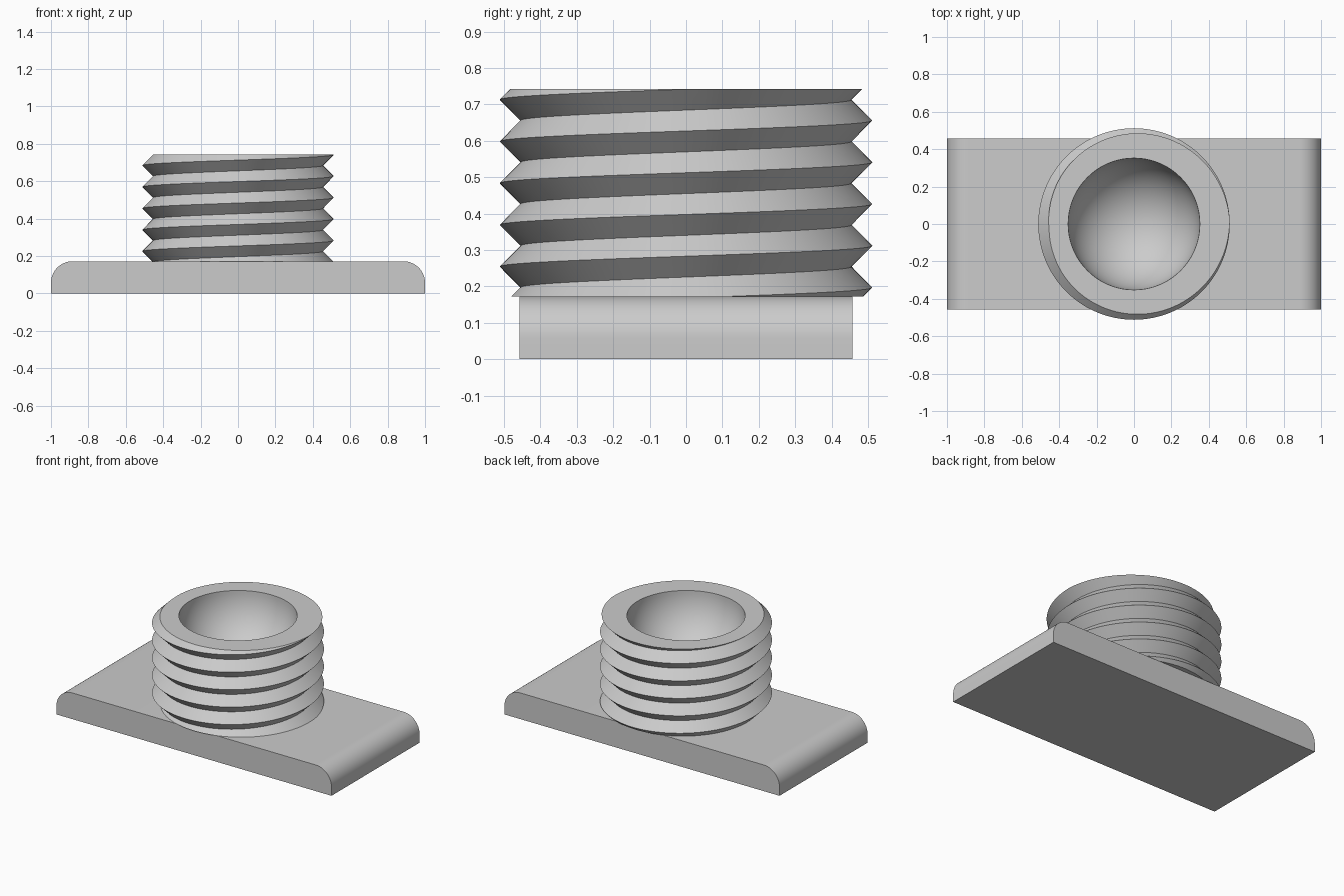
import bpy, bmesh, math
from mathutils import Vector

cube = bpy.data.objects.get("Cube")
if cube:
    bpy.data.objects.remove(cube, do_unlink=True)

grey = bpy.data.materials.new("plain grey")
grey.use_nodes = True
grey.diffuse_color = (0.6, 0.6, 0.6, 1)
grey.node_tree.nodes["Principled BSDF"].inputs["Base Color"].default_value = (0.6, 0.6, 0.6, 1)


def finish(name, bm):
    bmesh.ops.recalc_face_normals(bm, faces=bm.faces)
    mesh = bpy.data.meshes.new(name)
    bm.to_mesh(mesh)
    bm.free()
    obj = bpy.data.objects.new(name, mesh)
    bpy.context.collection.objects.link(obj)
    mesh.materials.append(grey)
    bpy.ops.object.select_all(action='DESELECT')
    obj.select_set(True)
    bpy.context.view_layer.objects.active = obj
    bpy.ops.object.shade_smooth_by_angle(angle=math.radians(30))
    return obj


PLATE_TOP, POST_TOP = 0.172, 0.743
HALF_WIDTH, ROUND = 0.457, 0.115

# Base plate: end profile with rounded upper corners, extruded front to back
bm = bmesh.new()
arc = [math.radians(90 * k / 16) for k in range(17)]
right = [(1 - ROUND + ROUND * math.cos(a), PLATE_TOP - ROUND + ROUND * math.sin(a)) for a in arc]
outline = [(-1, 0), (1, 0)] + right + [(-x, z) for x, z in reversed(right)]
front = bm.faces.new([bm.verts.new((x, -HALF_WIDTH, z)) for x, z in outline])
ext = bmesh.ops.extrude_face_region(bm, geom=[front], use_keep_orig=True)
moved = [g for g in ext["geom"] if isinstance(g, bmesh.types.BMVert)]
bmesh.ops.translate(bm, verts=moved, vec=(0, 2 * HALF_WIDTH, 0))
finish("base_plate", bm)

# Threaded post: helical strip with a V profile, trimmed flat at both ends
SEG, TURNS, PITCH = 96, 8, 0.1147
CREST, ROOT, BOWL = 0.512, 0.455, 0.352
bm = bmesh.new()


def helix(radius, start):
    points = []
    for i in range(SEG * TURNS + 1):
        a = math.pi / 2 + math.tau * i / SEG
        points.append(bm.verts.new((radius * math.cos(a), radius * math.sin(a), start + PITCH * i / SEG)))
    return points


start = 0.197 - 2 * PITCH
crest = helix(CREST, start)
root = helix(ROOT, start + PITCH / 2)
for i in range(SEG * (TURNS - 1)):
    bm.faces.new((crest[i], crest[i + 1], root[i + 1], root[i]))
    bm.faces.new((root[i], root[i + 1], crest[i + 1 + SEG], crest[i + SEG]))


def trim(z, direction):
    bmesh.ops.bisect_plane(bm, geom=bm.verts[:] + bm.edges[:] + bm.faces[:], dist=1e-5,
                           plane_co=(0, 0, z), plane_no=(0, 0, direction), clear_outer=True)


def rim(z):
    return [e for e in bm.edges if e.is_boundary and all(abs(v.co.z - z) < 1e-4 for v in e.verts)]


trim(PLATE_TOP, -1)
trim(POST_TOP, 1)
bmesh.ops.delete(bm, geom=[v for v in bm.verts if not v.link_faces], context='VERTS')
bmesh.ops.triangle_fill(bm, edges=rim(PLATE_TOP), use_beauty=True, normal=Vector((0, 0, -1)))

# Round bowl sunk into the top of the post
RINGS = 24
rings = []
for r in range(RINGS):
    t = math.pi / 2 * r / RINGS
    rad, z = BOWL * math.cos(t), POST_TOP - BOWL * math.sin(t)
    rings.append([bm.verts.new((rad * math.cos(math.tau * k / SEG), rad * math.sin(math.tau * k / SEG), z))
                  for k in range(SEG)])
pole = bm.verts.new((0, 0, POST_TOP - BOWL))
for k in range(SEG):
    n = (k + 1) % SEG
    for upper, lower in zip(rings, rings[1:]):
        bm.faces.new((upper[k], upper[n], lower[n], lower[k]))
    bm.faces.new((rings[-1][k], rings[-1][n], pole))

# Flat annular lip between thread and bowl
bmesh.ops.triangle_fill(bm, edges=rim(POST_TOP), use_beauty=True, normal=Vector((0, 0, 1)))
finish("threaded_post", bm)
